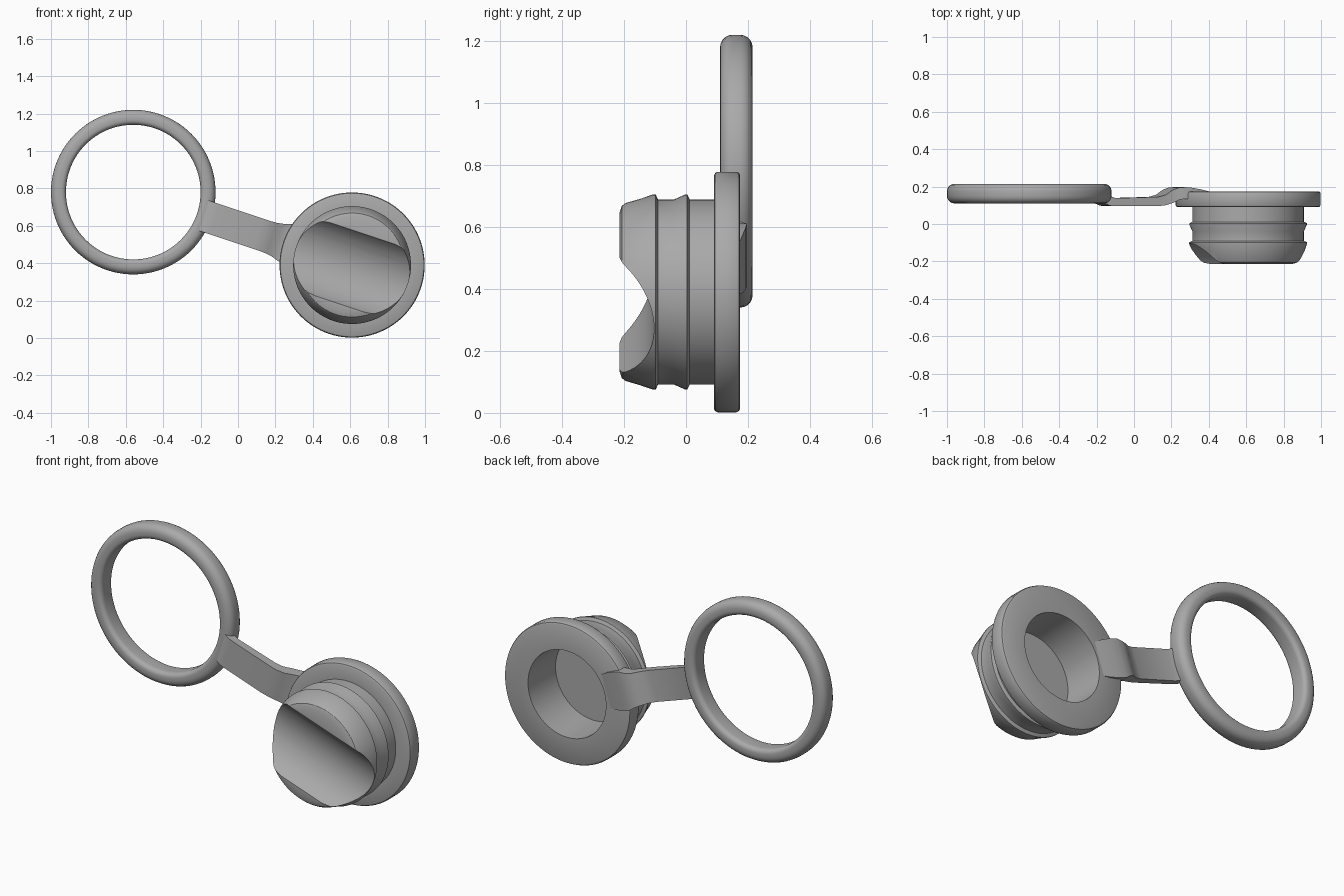
import bpy, bmesh, math
from mathutils import Matrix, Vector

if "Cube" in bpy.data.objects:
    bpy.data.objects.remove(bpy.data.objects["Cube"])

grey = bpy.data.materials.new("soft grey rubber")
grey.use_nodes = True
colour = (0.40, 0.40, 0.40, 1)
grey.diffuse_color = colour
grey.node_tree.nodes["Principled BSDF"].inputs["Base Color"].default_value = colour

RING = Vector((-0.56, 0, 0.78))
PLUG = Vector((0.61, 0, 0.39))
TILT = math.atan2(RING.z - PLUG.z, PLUG.x - RING.x)
SPAN = (PLUG - RING).length


def finish(bm, name, origin, angle=0):
    bmesh.ops.remove_doubles(bm, verts=bm.verts, dist=1e-5)
    bmesh.ops.recalc_face_normals(bm, faces=bm.faces)
    mesh = bpy.data.meshes.new(name)
    bm.to_mesh(mesh)
    bm.free()
    mesh.materials.append(grey)
    ob = bpy.data.objects.new(name, mesh)
    ob.matrix_world = Matrix.Translation(origin) @ Matrix.Rotation(angle, 4, "Y")
    bpy.context.collection.objects.link(ob)
    return ob


def smooth(ob):
    bpy.ops.object.select_all(action="DESELECT")
    ob.select_set(True)
    bpy.context.view_layer.objects.active = ob
    bpy.ops.object.shade_smooth_by_angle(angle=math.radians(32))


def lathe(name, profile, origin, steps=96, closed=True):
    """Spin (radius, y) points around the y axis."""
    bm = bmesh.new()
    verts = [bm.verts.new((r, y, 0)) for r, y in profile]
    pairs = list(zip(verts, verts[1:]))
    if closed:
        pairs.append((verts[-1], verts[0]))
    edges = [bm.edges.new(p) for p in pairs]
    bmesh.ops.spin(bm, geom=verts + edges, axis=(0, 1, 0), cent=(0, 0, 0),
                   angle=math.tau, steps=steps, use_duplicate=False)
    return finish(bm, name, origin)


def corner(r, y, radius, start, count=5):
    """Quarter arc of profile points."""
    angles = [math.radians(start + 90 * i / count) for i in range(count + 1)]
    return [(r + radius * math.cos(a), y + radius * math.sin(a)) for a in angles]


# Retaining ring with a rounded section
ring = lathe("retaining_ring",
             corner(0.40, 0.15, 0.04, -90) + corner(0.40, 0.175, 0.04, 0)
             + corner(0.385, 0.19, 0.025, 90) + corner(0.385, 0.135, 0.025, 180), RING)
smooth(ring)

# Hollow plug: flange, barbed body, nose and rear bore
plug = lathe("plug", [(0, -0.06), (0.235, -0.06), (0.24, 0.175)]
             + corner(0.376, 0.163, 0.012, 90, 3)[::-1][-1:]
             + [(0.384, 0.171), (0.388, 0.163), (0.388, 0.102), (0.384, 0.094), (0.376, 0.09),
                (0.298, 0.09), (0.298, 0.012), (0.314, 0.004), (0.314, -0.004),
                (0.298, -0.04), (0.298, -0.09), (0.315, -0.098), (0.315, -0.106),
                (0.300, -0.15), (0.287, -0.195), (0.278, -0.207), (0.255, -0.215), (0, -0.215)],
             PLUG, closed=False)

# Finger groove cut across the nose, in line with the strap
bm = bmesh.new()
bmesh.ops.create_cone(bm, cap_ends=True, segments=96, radius1=0.232, radius2=0.232, depth=1.2,
                      matrix=Matrix.Translation((0, -0.335, -0.02)) @ Matrix.Rotation(math.pi / 2, 4, "Y"))
cutter = finish(bm, "groove_cutter", PLUG, TILT)
cutter.hide_render = True
cutter.hide_set(True)
cut = plug.modifiers.new("groove", "BOOLEAN")
cut.object = cutter
cut.operation = "DIFFERENCE"
cut.solver = "EXACT"
bpy.context.view_layer.update()
mesh = bpy.data.meshes.new_from_object(plug.evaluated_get(bpy.context.evaluated_depsgraph_get()))
plug.modifiers.clear()
plug.data = mesh
bpy.data.objects.remove(cutter)
smooth(plug)

# Strap: sections of (distance from ring centre, front y, back y, half width)
sections = [(0.395, 0.112, 0.16, 0.085), (0.425, 0.098, 0.15, 0.085), (0.46, 0.096, 0.138, 0.085),
            (0.70, 0.096, 0.145, 0.085), (0.74, 0.10, 0.155, 0.085), (0.78, 0.112, 0.182, 0.087),
            (0.815, 0.13, 0.195, 0.093), (0.85, 0.135, 0.197, 0.105), (0.89, 0.135, 0.193, 0.105),
            (0.94, 0.14, 0.184, 0.10), (0.985, 0.15, 0.174, 0.09)]
bm = bmesh.new()
loops = [[bm.verts.new(p) for p in ((u, f, -w), (u, f, w), (u, b, w), (u, b, -w))]
         for u, f, b, w in sections]
for a, b in zip(loops, loops[1:]):
    for i in range(4):
        bm.faces.new((a[i], a[(i + 1) % 4], b[(i + 1) % 4], b[i]))
bm.faces.new(loops[0])
bm.faces.new(loops[-1])
smooth(finish(bm, "strap", RING, TILT))
